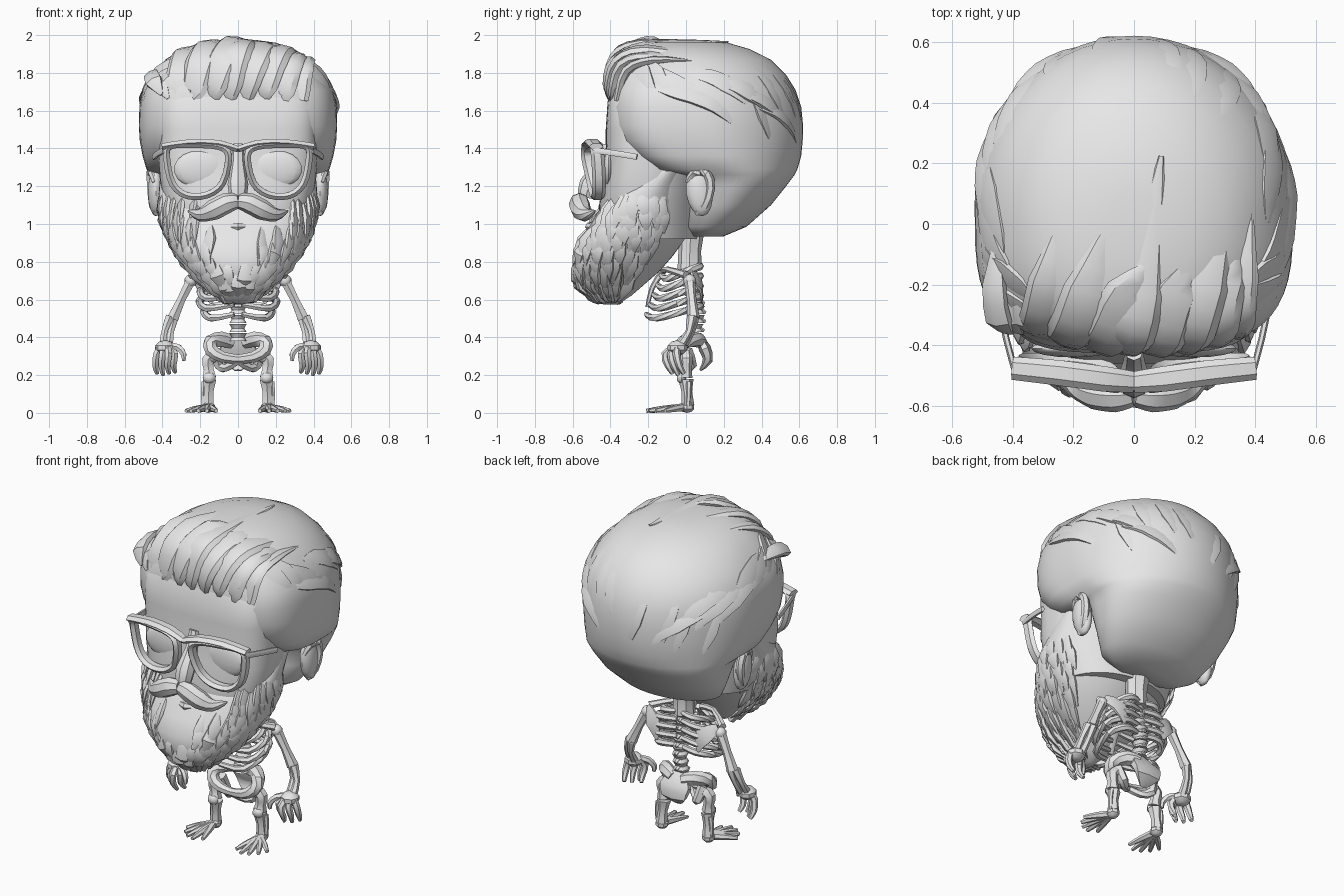
import bpy, bmesh, math, random
from mathutils import Vector as V, Matrix

random.seed(4)
grey = bpy.data.materials.new("light grey")
grey.diffuse_color = (0.8, 0.8, 0.8, 1)


def finish(name, bm, angle=40, mirror=False):
    bmesh.ops.recalc_face_normals(bm, faces=bm.faces)
    me = bpy.data.meshes.new(name)
    bm.to_mesh(me)
    bm.free()
    me.materials.append(grey)
    me.shade_smooth()
    me.set_sharp_from_angle(angle=math.radians(angle))
    ob = bpy.data.objects.new(name, me)
    bpy.context.collection.objects.link(ob)
    if mirror:
        ob.modifiers.new("mirror", 'MIRROR')
    return ob


def skin(bm, rings, closed=False):
    """Join rings of points into a surface."""
    vs = [[bm.verts.new(p) for p in r] for r in rings]
    n = len(vs[0])
    for k in range(len(vs) if closed else len(vs) - 1):
        a, b = vs[k], vs[(k + 1) % len(vs)]
        for i in range(n):
            bm.faces.new((a[i], a[(i + 1) % n], b[(i + 1) % n], b[i]))
    if not closed:
        bm.faces.new(vs[0])
        bm.faces.new(vs[-1])


def tube(bm, pts, radii, sides=6, flat=1.0, up=(0, 1, 0), closed=False, sub=2):
    """Smoothed tapered tube; flat squashes it along the up direction."""
    pts = [V(p) for p in pts]
    n = len(pts)
    if not isinstance(radii, (list, tuple)):
        radii = [radii] * n
    at = (lambda i: i % n) if closed else (lambda i: min(max(i, 0), n - 1))
    path = []
    for i in range(n if closed else n - 1):
        p0, p1, p2, p3 = (pts[at(i + k)] for k in (-1, 0, 1, 2))
        for s in range(sub):
            t = s / sub
            p = 0.5 * (2 * p1 + (p2 - p0) * t + (2 * p0 - 5 * p1 + 4 * p2 - p3) * t * t
                       + (3 * p1 - p0 - 3 * p2 + p3) * t ** 3)
            path.append((p, radii[i] * (1 - t) + radii[at(i + 1)] * t))
    if not closed:
        path.append((pts[-1], radii[-1]))
    rings, m = [], len(path)
    for i, (p, r) in enumerate(path):
        j, k = ((i + 1) % m, (i - 1) % m) if closed else (min(i + 1, m - 1), max(i - 1, 0))
        t = (path[j][0] - path[k][0]).normalized()
        side = t.cross(V(up))
        if side.length < 0.05:
            side = t.cross(V((1, 0.2, 0)))
        side.normalize()
        nor = side.cross(t)
        rings.append([p + nor * (math.cos(a) * r * flat) + side * (math.sin(a) * r)
                      for a in (math.tau * q / sides for q in range(sides))])
    skin(bm, rings, closed)


def ball(bm, c, r, seg=16, rot=0):
    bmesh.ops.create_uvsphere(bm, u_segments=seg, v_segments=seg // 2 + 1, radius=1,
        matrix=Matrix.Translation(c) @ Matrix.Rotation(rot, 4, 'X') @ Matrix.Diagonal((*r, 1)))


def surf(secs, z, a, grow=0.0):
    """Point on a lofted head shape: sections are (z, front y, back y, half width, front squareness)."""
    z = min(max(z, secs[0][0]), secs[-1][0])
    for s, e in zip(secs, secs[1:]):
        if z <= e[0]:
            break
    t = (z - s[0]) / (e[0] - s[0])
    yf, yb, hw, ef = (s[i] * (1 - t) + e[i] * t for i in range(1, 5))
    c, sn = math.cos(a), math.sin(a)
    cy = yf * .54 + yb * .46
    ex = ef if sn < 0 else 1.0
    x = math.copysign(abs(c) ** ex, c) * (hw + grow)
    y = math.copysign(abs(sn) ** ex, sn) * ((cy - yf if sn < 0 else yb - cy) + grow)
    return V((x, cy + y, z))


def loft(name, secs, sides=40):
    bm = bmesh.new()
    skin(bm, [[surf(secs, s[0], math.tau * i / sides) for i in range(sides)] for s in secs])
    return finish(name, bm, 50)


# Head masses
hair = [(.935, .03, .2, .22, .9), (.985, -.02, .32, .32, .9), (1.1, 0, .45, .39, .8), (1.2, 0, .53, .43, .7),
        (1.26, -.03, .575, .45, .6), (1.29, -.2, .59, .485, .5), (1.36, -.3, .61, .505, .52),
        (1.44, -.375, .618, .52, .55), (1.52, -.405, .62, .525, .57), (1.62, -.41, .61, .522, .57),
        (1.71, -.4, .58, .505, .58), (1.79, -.38, .53, .455, .65), (1.87, -.36, .45, .385, .75),
        (1.925, -.33, .34, .3, .9), (1.96, -.25, .22, .2, 1), (1.975, -.12, .1, .09, 1)]
face = [(.92, -.44, .06, .33, .75), (1.0, -.46, .07, .36, .75), (1.1, -.46, .08, .39, .7), (1.25, -.44, .1, .415, .62),
        (1.36, -.425, .12, .42, .57), (1.5, -.425, .12, .42, .52), (1.65, -.415, .12, .42, .52), (1.76, -.36, .12, .36, .7)]
beard = [(.575, -.44, -.36, .02, 1), (.62, -.53, -.29, .085, 1), (.68, -.58, -.22, .165, .95), (.75, -.6, -.14, .245, .9),
         (.83, -.6, -.07, .315, .85), (.92, -.555, -.005, .37, .85), (1.0, -.505, .03, .4, .8),
         (1.06, -.47, .035, .41, .8), (1.16, -.4, .03, .42, .7), (1.28, -.2, .02, .41, .7)]
loft("hair", hair, 56)
loft("face", face, 48)
loft("beard", beard, 48)

# Beard locks in long hanging rows, swept back along the jaw
bm = bmesh.new()
for row, z in enumerate((1.16, 1.1, 1.04, .98, .92, .86, .8, .74, .69)):
    n = 22 - row
    for i in range(n):
        a = -math.pi - .45 + (math.pi + .9) * (i + .5 * (row % 2)) / (n - .5) + random.uniform(-.07, .07)
        p = surf(beard, z, a)
        if z > .84 and abs(p.x) < (.22 if z > 1 else .12):
            continue
        drop = random.uniform(.14, .21)
        back = .22 * math.cos(a)
        end = surf(beard, z - drop, a + back, .012)
        end.z = max(end.z, .575 + .35 * abs(end.x))
        w = .036 + random.uniform(-.006, .01)
        tube(bm, [surf(beard, z, a, -.015), surf(beard, z - drop * .45, a + back * .4, .004), end],
             [w * .6, w, .004], 6, .45, (p.x, p.y + .25, 0))
finish("beard_locks", bm, 35)

# Swept locks on the sides and crown of the hair
bm = bmesh.new()
for sx in (0, 1):
    for i in range(8):
        a0, z0 = -.9 + .22 * i, 1.8 - .02 * i + random.uniform(-.07, .05)
        pts = []
        for k in range(5):
            a = a0 + .17 * k
            pts.append(surf(hair, z0 + .03 - .014 * k * k, math.pi - a if sx else a, -.006))
        m = pts[2]
        tube(bm, pts, [.02, .05, .06, .04, .004], 6, .28, (m.x, m.y - .1, .3))
    for i in range(4):
        a0, z0 = .5 + .25 * i + random.uniform(-.1, .1), 1.88 - random.uniform(0, .2)
        pts = [surf(hair, z0 - .09 * k, math.pi - a0 - .06 * k if sx else a0 + .06 * k, -.008) for k in range(5)]
        m = pts[2]
        tube(bm, pts, [.01, .04, .05, .035, .004], 6, .25, (m.x, m.y - .1, .4))
finish("hair_locks", bm, 35)

# Temple tufts, on one side only
bm = bmesh.new()
for x, z, r in ((-.41, 1.735, .045), (-.445, 1.755, .05), (-.36, 1.765, .05)):
    tube(bm, [(x + .04, -.36, z - .07), (x, -.32, z), (x - .015, -.2, z + .035), (x, -.02, z + .02)],
         [.01, r, r * .9, .005], 6, .5, (-.5, -.3, .8))
finish("temple_tufts", bm, 35)

# Quiff: a core with broad locks sweeping up, back and to one side
bm = bmesh.new()
ball(bm, (.01, -.17, 1.785), (.37, .245, .175), 28)
locks = [(-.34, .1, -.02, .07), (-.25, .17, .0, .085), (-.15, .24, -.12, .09), (-.06, .15, .22, .085),
         (.03, .2, -.1, .09), (.12, .2, .05, .09), (.22, .14, -.12, .085), (.31, .07, -.02, .07)]
for x0, shift, yend, w in locks:
    pts = []
    for t, y, z in ((0, -.37, 1.63), (.1, -.4, 1.74), (.3, -.365, 1.88), (.55, -.23, 1.955), (1, yend, 1.965)):
        x = x0 + shift * t
        pts.append((x, y + .5 * x * x, z + random.uniform(-.01, .01) + (.55 if t == 0 else -.72) * x * x))
    tube(bm, pts, [.03, w * .85, w, w * .9, .008], 8, .42, (-.15, -.7, .7), sub=3)
finish("quiff", bm, 35)

# Ears
bm = bmesh.new()
ball(bm, (.435, .07, 1.17), (.042, .07, .13), 14, .15)
tube(bm, [(.44, .01, 1.22), (.455, .04, 1.27), (.463, .11, 1.27), (.46, .13, 1.19), (.45, .1, 1.1), (.43, .05, 1.06)],
     [.015, .022, .024, .024, .024, .02])
finish("ears", bm, 40, True)

# Eyelids, nose, moustache and lip
bm = bmesh.new()
ball(bm, (.2, -.41, 1.29), (.14, .03, .1))
finish("eyelids", bm, 40, True)
bm = bmesh.new()
tube(bm, [(0, -.42, 1.42), (0, -.45, 1.32), (0, -.51, 1.21), (0, -.53, 1.14)], [.03, .035, .055, .045], 8)
finish("nose", bm)
bm = bmesh.new()
tube(bm, [(.005, -.56, 1.12), (.06, -.565, 1.11), (.13, -.555, 1.075), (.2, -.53, 1.05), (.265, -.48, 1.07)],
     [.04, .055, .055, .036, .004], 8, sub=3)
finish("moustache", bm, 40, True)
bm = bmesh.new()
tube(bm, [(-.08, -.475, .985), (0, -.51, .985), (.08, -.475, .985)], [.006, .025, .006], 6)
finish("lower_lip", bm)

# Glasses
bm = bmesh.new()
rim = [(.05, -.52, 1.36), (.1, -.515, 1.41), (.24, -.495, 1.42), (.365, -.475, 1.41), (.375, -.465, 1.33),
       (.345, -.46, 1.21), (.27, -.465, 1.15), (.16, -.475, 1.155), (.08, -.49, 1.22)]
tube(bm, rim, .021, 6, 1.7, closed=True, sub=3)
tube(bm, [(0, -.52, 1.395), (.1, -.51, 1.425), (.25, -.49, 1.43), (.4, -.475, 1.41)], [.018, .022, .022, .02], 6, 1.9)
tube(bm, [(.39, -.49, 1.39), (.42, -.38, 1.375), (.445, -.26, 1.355)], .018, 6, .6, (1, 0, 0))
finish("glasses", bm, 40, True)

# Neck, spine and breastbone
bm = bmesh.new()
tube(bm, [(0, .02, .76), (0, .02, .86), (0, .03, 1.0)], [.065, .06, .075], 8)
for i in range(9):
    z = .4 + .048 * i
    y = .035 + .02 * math.sin(i * .6)
    tube(bm, [(0, y, z - .02), (0, y, z), (0, y, z + .022)], [.046, .034, .046], 8)
    tube(bm, [(0, y + .02, z), (0, y + .05, z - .015)], [.018, .008], 5)
tube(bm, [(0, -.13, .74), (0, -.18, .66), (0, -.205, .56)], [.035, .028, .02], 6, .5)
finish("spine", bm)

# Ribs, collar bones and shoulder blades
bm = bmesh.new()
for i in range(5):
    z, w, f = .75 - .052 * i, (.14, .18, .2, .205, .18)[i], -.13 - .02 * i
    tube(bm, [(.02, .06, z + .03), (w * .65, .075, z + .025), (w, 0, z), (w * .8, f * .75, z - .04), (.02, f, z - .02)],
         [.016, .02, .02, .02, .014], 6, sub=3)
tube(bm, [(.02, -.12, .75), (.12, -.1, .76), (.25, 0, .73)], [.018, .016, .022])
tube(bm, [(.24, .03, .73), (.17, .075, .68), (.14, .085, .58)], [.03, .06, .01], 6, .25)
finish("ribs", bm, 40, True)

# Arms
bm = bmesh.new()
ball(bm, (.25, .02, .7), (.034, .034, .034), 8)
tube(bm, [(.25, .02, .7), (.3, .03, .6), (.345, .04, .5)], [.03, .025, .034])
tube(bm, [(.335, .045, .51), (.355, .03, .43), (.365, -.015, .36)], [.026, .018, .024])
tube(bm, [(.36, .03, .51), (.39, .015, .43), (.395, -.03, .36)], [.026, .018, .024])
finish("arms", bm, 40, True)

# Hands
bm = bmesh.new()
ball(bm, (.385, -.045, .345), (.056, .055, .04), 8)
for i in range(4):
    x, y = .335 + .032 * i, -.11 + .03 * abs(i - 1)
    tube(bm, [(.36 + .015 * i, -.045, .36), (x, y, .31), (x + .007, y + .015, .25), (x - .003, y + .04, .2 + .008 * abs(i - 2))],
         [.02, .021, .018, .011])
tube(bm, [(.36, -.05, .355), (.315, -.08, .345), (.288, -.1, .31), (.288, -.1, .275)], [.02, .02, .017, .01])
finish("hands", bm, 40, True)

# Pelvis
bm = bmesh.new()
tube(bm, [(.03, .08, .375), (.09, .05, .39), (.145, -.01, .375), (.14, -.045, .33), (.08, -.06, .295), (0, -.06, .285)],
     [.035, .042, .038, .036, .03, .024], 7)
tube(bm, [(.12, 0, .33), (.1, .03, .25), (.06, -.01, .24), (0, -.055, .275)], [.035, .028, .022, .02])
finish("hip_bones", bm, 40, True)
bm = bmesh.new()
tube(bm, [(0, .065, .41), (0, .1, .34), (0, .115, .28), (0, .075, .225)], [.06, .11, .09, .02], 6, .3)
finish("tail_bone", bm)

# Legs
bm = bmesh.new()
ball(bm, (.14, 0, .295), (.038, .036, .032), 8)
tube(bm, [(.13, 0, .31), (.16, 0, .28), (.155, 0, .23), (.152, -.005, .19)], [.032, .036, .03, .04])
ball(bm, (.152, -.025, .185), (.034, .025, .03), 8)
tube(bm, [(.15, 0, .175), (.155, .005, .11), (.158, .01, .04)], [.04, .028, .034])
tube(bm, [(.178, .015, .165), (.185, .015, .1), (.178, .01, .04)], [.016, .013, .016])
finish("legs", bm, 40, True)

# Feet with spread toes
bm = bmesh.new()
ball(bm, (.158, .005, .03), (.038, .04, .03), 8)
for x, y in ((.275, -.11), (.25, -.16), (.21, -.195), (.165, -.21), (.115, -.18)):
    tube(bm, [(.158, -.01, .03), (.158 + (x - .158) * .55, y * .55, .022), (x, y, .011)], [.022, .018, .011])
finish("feet", bm, 40, True)
